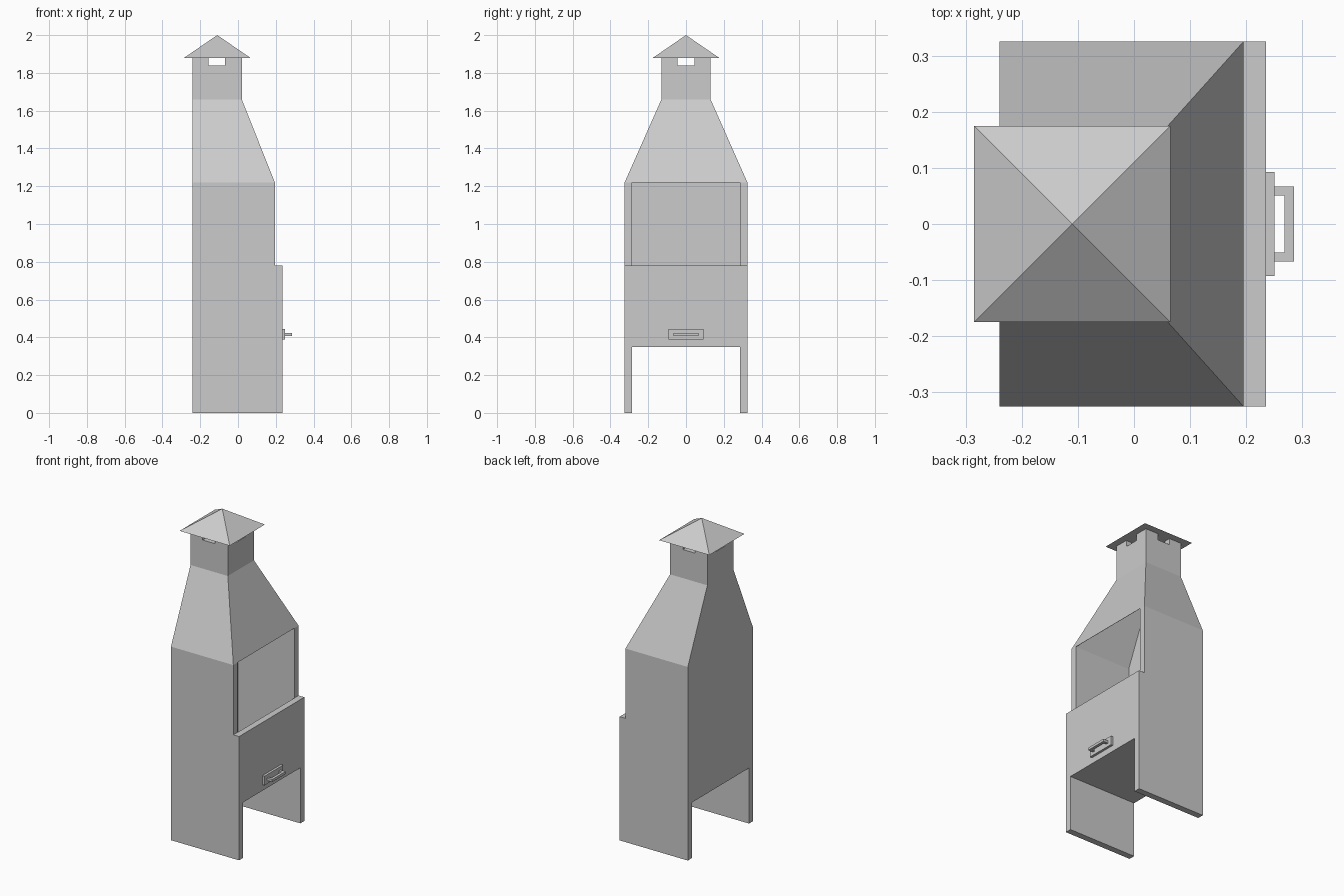
import bpy, bmesh

if "Cube" in bpy.data.objects:
    bpy.data.objects.remove(bpy.data.objects["Cube"])


def make_object(name, bm):
    bmesh.ops.recalc_face_normals(bm, faces=bm.faces)
    mesh = bpy.data.meshes.new(name)
    bm.to_mesh(mesh)
    bm.free()
    obj = bpy.data.objects.new(name, mesh)
    bpy.context.collection.objects.link(obj)
    return obj


def extrude_xz(name, profile, half):
    """Extrude an XZ outline from y=-half to y=+half."""
    bm = bmesh.new()
    face = bm.faces.new([bm.verts.new((x, -half, z)) for x, z in profile])
    new = bmesh.ops.extrude_face_region(bm, geom=[face])["geom"]
    bmesh.ops.translate(bm, vec=(0, 2 * half, 0),
                        verts=[v for v in new if isinstance(v, bmesh.types.BMVert)])
    return make_object(name, bm)


def box(name, x0, x1, half, z0, z1):
    return extrude_xz(name, [(x0, z0), (x1, z0), (x1, z1), (x0, z1)], half)


def cut(obj, cutter):
    cutter.hide_render = True
    mod = obj.modifiers.new("cut", "BOOLEAN")
    mod.operation = "DIFFERENCE"
    mod.solver = "EXACT"
    mod.object = cutter
    bpy.context.view_layer.objects.active = obj
    bpy.ops.object.modifier_apply(modifier=mod.name)
    bpy.data.objects.remove(cutter)


# Body: stepped block with a firebox hollow and an open space below
body = extrude_xz("body", [(-0.24, 0), (0.235, 0), (0.235, 0.78), (0.195, 0.78),
                           (0.195, 1.22), (-0.24, 1.22)], 0.325)
cut(body, box("storage_cutter", -0.4, 0.4, 0.285, -0.1, 0.35))
cut(body, extrude_xz("firebox_cutter", [(-0.2, 0.39), (0.195, 0.39), (0.195, 0.78),
                                        (0.3, 0.78), (0.3, 1.3), (-0.2, 1.3)], 0.285))

# Hood and chimney: closed shell lofted through rectangles (x0, x1, half_y, z)
rings = [(-0.2, 0.193, 0.285, 1.22), (-0.24, 0.195, 0.325, 1.22),
         (-0.24, 0.02, 0.13, 1.66), (-0.24, 0.02, 0.13, 1.88),
         (-0.2, -0.02, 0.09, 1.88), (-0.2, -0.02, 0.09, 1.66)]
bm = bmesh.new()
loops = [[bm.verts.new(p) for p in ((a, -h, z), (b, -h, z), (b, h, z), (a, h, z))]
         for a, b, h, z in rings]
for i, lower in enumerate(loops):
    upper = loops[(i + 1) % len(loops)]
    for j in range(4):
        k = (j + 1) % 4
        bm.faces.new((lower[j], lower[k], upper[k], upper[j]))
hood = make_object("hood_and_chimney", bm)

# Smoke vents through all four chimney walls
cut(hood, box("vent_cutter_x", -0.4, 0.4, 0.045, 1.84, 1.95))
cut(hood, box("vent_cutter_y", -0.155, -0.07, 0.4, 1.84, 1.95))

# Pyramid rain cap
bm = bmesh.new()
base = [bm.verts.new((-0.11 + sx * 0.175, sy * 0.175, 1.88))
        for sx, sy in ((-1, -1), (1, -1), (1, 1), (-1, 1))]
apex = bm.verts.new((-0.11, 0, 2.0))
bm.faces.new(base)
for j in range(4):
    bm.faces.new((base[j], base[(j + 1) % 4], apex))
make_object("rain_cap", bm)

# Drawer handle: back plate and U-shaped grip
box("handle_plate", 0.235, 0.25, 0.093, 0.388, 0.445)
grip = box("handle_grip", 0.25, 0.285, 0.067, 0.408, 0.424)
cut(grip, box("grip_cutter", 0.2, 0.268, 0.051, 0.3, 0.5))
